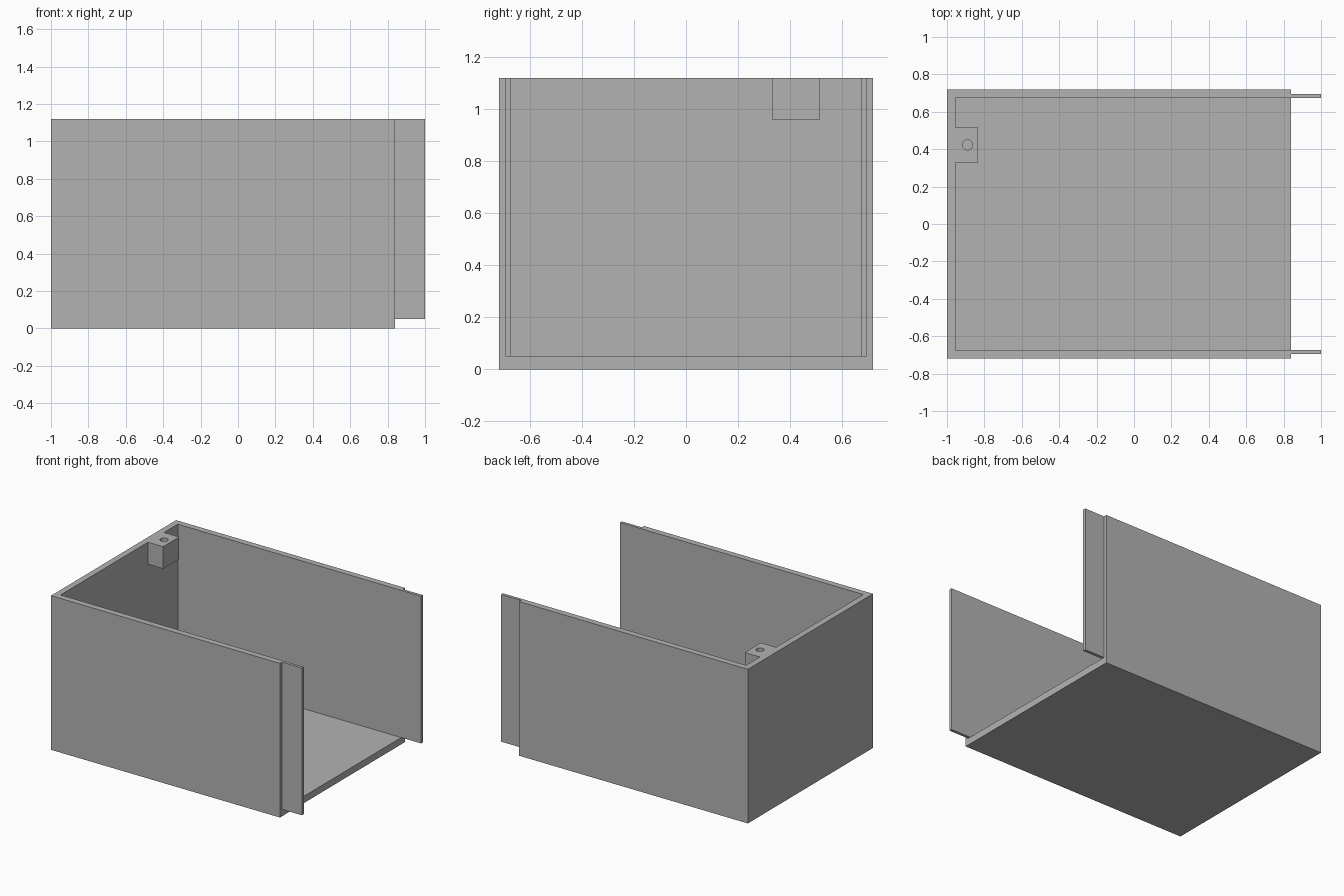
import bpy
import bmesh
from mathutils import Matrix, Vector

if "Cube" in bpy.data.objects:
    bpy.data.objects.remove(bpy.data.objects["Cube"], do_unlink=True)

grey = bpy.data.materials.new("plain grey")
grey.use_nodes = True
colour = (0.45, 0.45, 0.45, 1)
grey.diffuse_color = colour
grey.node_tree.nodes["Principled BSDF"].inputs["Base Color"].default_value = colour

# Main dimensions
BACK, MOUTH, TIP = -1.0, 0.84, 1.0
SIDE, TOP = 0.718, 1.12
WALL, FLOOR = 0.045, 0.05
INNER = SIDE - WALL


def finish(name, bm):
    mesh = bpy.data.meshes.new(name)
    bm.to_mesh(mesh)
    bm.free()
    mesh.materials.append(grey)
    obj = bpy.data.objects.new(name, mesh)
    bpy.context.collection.objects.link(obj)
    return obj


def box(name, low, high):
    low, high = Vector(low), Vector(high)
    bm = bmesh.new()
    bmesh.ops.create_cube(bm, size=1, matrix=Matrix.Translation((low + high) / 2)
                          @ Matrix.Diagonal((*(high - low), 1)))
    return finish(name, bm)


def cylinder(name, centre, radius, depth):
    bm = bmesh.new()
    bmesh.ops.create_cone(bm, cap_ends=True, segments=32, radius1=radius,
                          radius2=radius, depth=depth,
                          matrix=Matrix.Translation(centre))
    return finish(name, bm)


def cut(obj, cutter):
    mod = obj.modifiers.new("cut", "BOOLEAN")
    mod.operation, mod.solver, mod.object = "DIFFERENCE", "EXACT", cutter
    bpy.context.view_layer.objects.active = obj
    bpy.ops.object.modifier_apply(modifier=mod.name)
    bpy.data.objects.remove(cutter, do_unlink=True)


# Tray open at the top and at one end
shell = box("box_shell", (BACK, -SIDE, 0), (MOUTH, SIDE, TOP))
cut(shell, box("cavity", (BACK + WALL, -INNER, FLOOR), (TIP, INNER, TOP + 0.2)))

# Thin tongues continuing the inner faces of the side walls
for name, side in (("left_tongue", 1), ("right_tongue", -1)):
    ys = sorted((side * INNER, side * (INNER + 0.021)))
    box(name, (MOUTH, ys[0], FLOOR), (TIP, ys[1], TOP))

# Screw lug on the end wall
lug = box("screw_lug", (BACK + WALL, 0.33, 0.96), (-0.833, 0.515, TOP))
hole = (-0.89, 0.423, TOP)
cut(lug, cylinder("screw_hole", hole, 0.027, 0.5))
